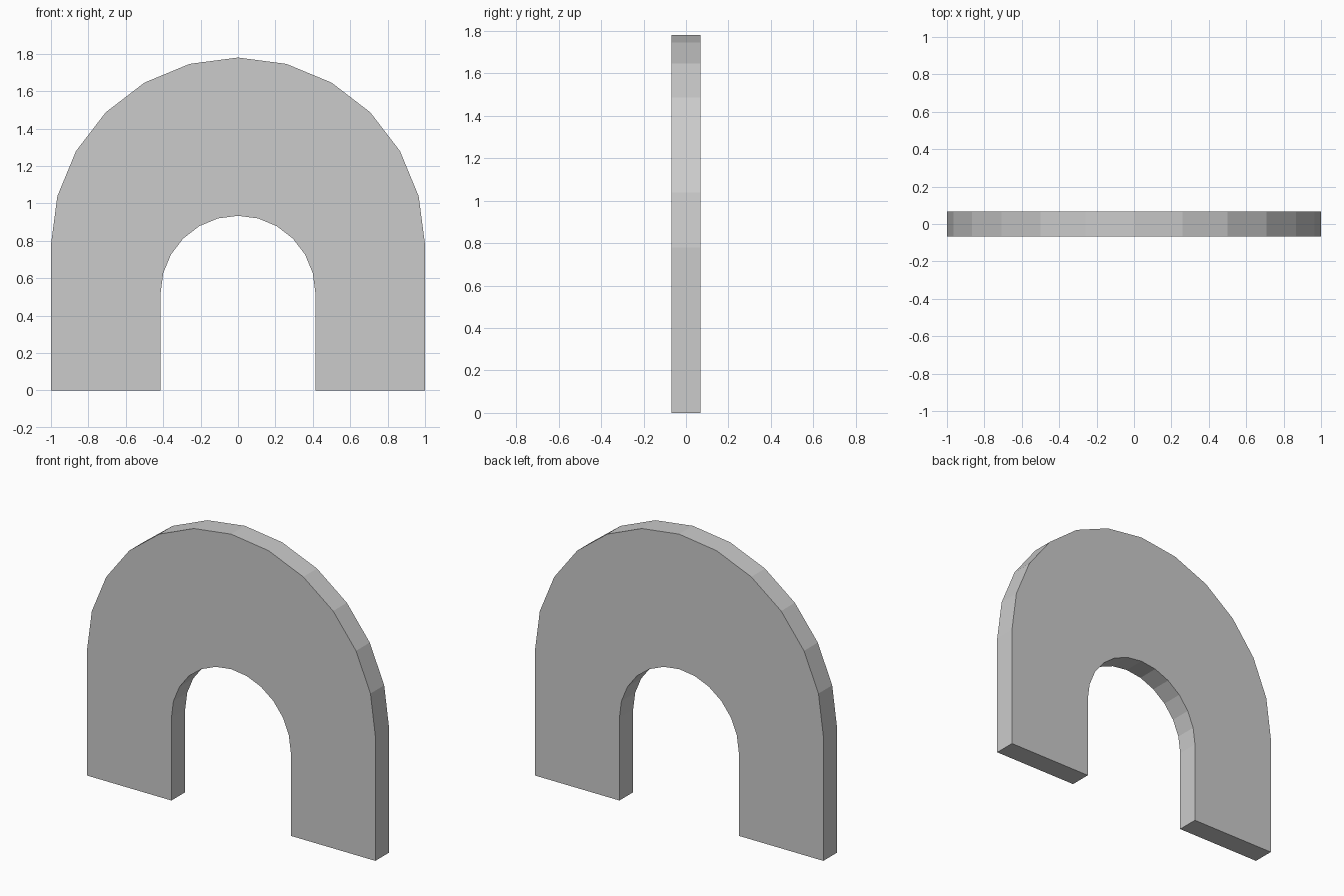
import bpy, bmesh
from math import sin, cos, pi

if "Cube" in bpy.data.objects:
    bpy.data.objects.remove(bpy.data.objects["Cube"])

HALF_DEPTH = 0.068
STEPS = 12


def arch_line(radius, spring_z):
    """Right foot, half-circle, left foot as (x, z) points."""
    arc = [(radius * cos(pi * i / STEPS), spring_z + radius * sin(pi * i / STEPS))
           for i in range(STEPS + 1)]
    return [(radius, 0)] + arc + [(-radius, 0)]


# Front face: strip of quads between the outer and inner outlines
bm = bmesh.new()
outer, inner = [[bm.verts.new((x, -HALF_DEPTH, z)) for x, z in line]
                for line in (arch_line(1.0, 0.78), arch_line(0.414, 0.52))]
for i in range(len(outer) - 1):
    bm.faces.new((outer[i], outer[i + 1], inner[i + 1], inner[i]))

# Thickness: extrude to the back
front = bm.faces[:]
back = bmesh.ops.extrude_face_region(bm, geom=front, use_keep_orig=True)["geom"]
bmesh.ops.translate(bm, vec=(0, 2 * HALF_DEPTH, 0),
                    verts=[g for g in back if isinstance(g, bmesh.types.BMVert)])
bmesh.ops.recalc_face_normals(bm, faces=bm.faces[:])

mesh = bpy.data.meshes.new("arch")
bm.to_mesh(mesh)
bm.free()
bpy.context.collection.objects.link(bpy.data.objects.new("arch", mesh))
